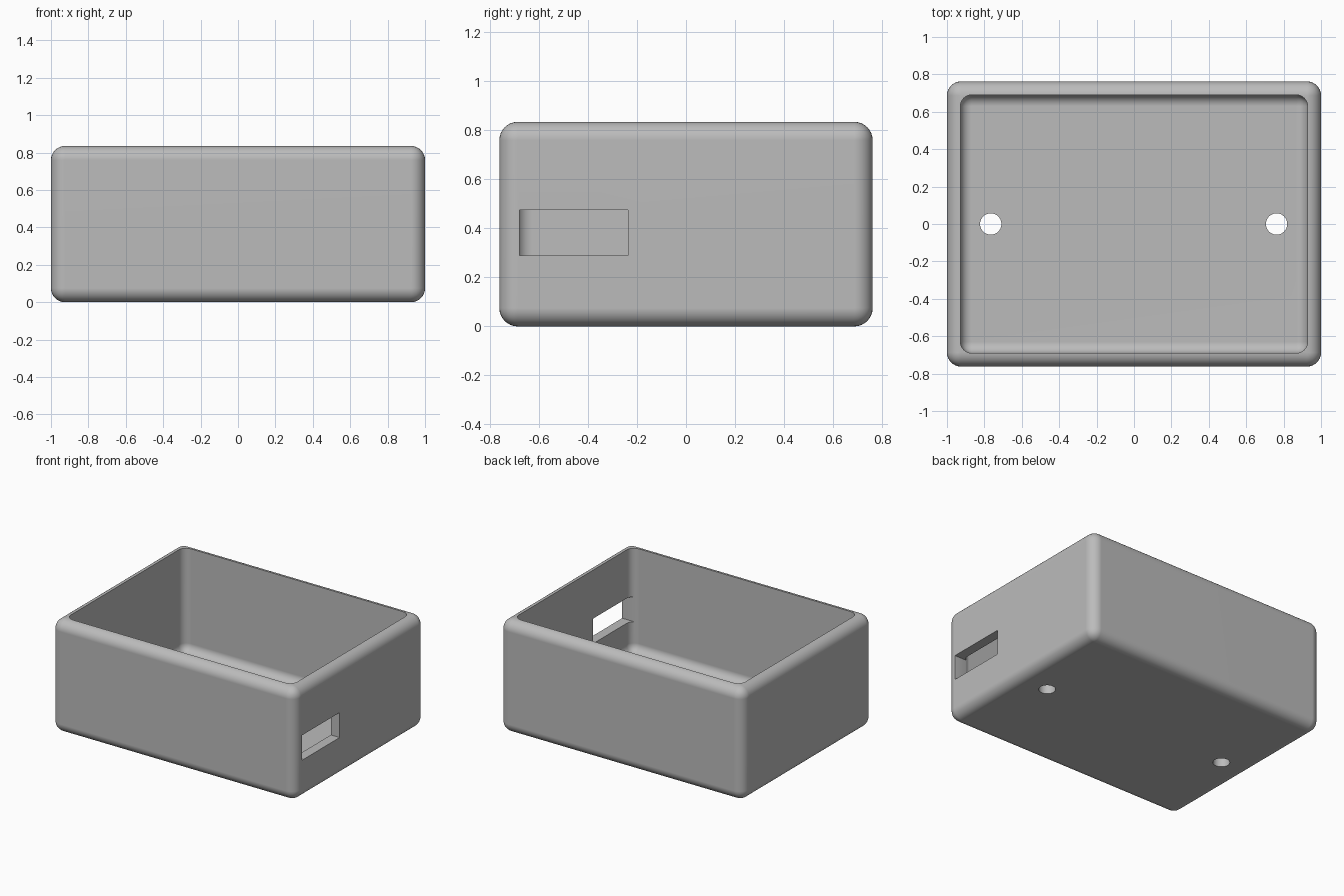
import bpy
import bmesh
from mathutils import Matrix, Vector

if "Cube" in bpy.data.objects:
    bpy.data.objects.remove(bpy.data.objects["Cube"], do_unlink=True)

HALF_X, HALF_Y, HEIGHT = 1.0, 0.762, 0.835
WALL = 0.072
OUTER_RADIUS, INNER_RADIUS = 0.075, 0.06

grey = bpy.data.materials.new("plain grey")
grey.use_nodes = True
colour = (0.5, 0.5, 0.5, 1)
grey.diffuse_color = colour
grey.node_tree.nodes["Principled BSDF"].inputs["Base Color"].default_value = colour


def finish(name, bm):
    mesh = bpy.data.meshes.new(name)
    bm.to_mesh(mesh)
    bm.free()
    mesh.materials.append(grey)
    obj = bpy.data.objects.new(name, mesh)
    bpy.context.collection.objects.link(obj)
    return obj


def box(name, low, high, radius=0):
    low, high = Vector(low), Vector(high)
    bm = bmesh.new()
    bmesh.ops.create_cube(bm, size=1)
    bmesh.ops.scale(bm, vec=high - low, verts=bm.verts)
    bmesh.ops.translate(bm, vec=(low + high) / 2, verts=bm.verts)
    if radius:
        bmesh.ops.bevel(bm, geom=bm.edges[:], offset=radius, offset_type='OFFSET',
                        segments=8, profile=0.5, affect='EDGES')
    return finish(name, bm)


def cylinder(name, x, radius):
    bm = bmesh.new()
    bmesh.ops.create_cone(bm, cap_ends=True, segments=40, radius1=radius,
                          radius2=radius, depth=0.4,
                          matrix=Matrix.Translation((x, 0, 0)))
    return finish(name, bm)


# Rounded outer body
body = box("open_box", (-HALF_X, -HALF_Y, 0), (HALF_X, HALF_Y, HEIGHT), OUTER_RADIUS)

# Cavity, side slot and two floor holes
cutters = [
    box("cavity_cutter", (WALL - HALF_X, WALL - HALF_Y, WALL),
        (HALF_X - WALL, HALF_Y - WALL, HEIGHT + 0.4), INNER_RADIUS),
    box("slot_cutter", (0.85, -0.68, 0.29), (1.2, -0.237, 0.475)),
    cylinder("left_hole_cutter", 0.762, 0.057),
    cylinder("right_hole_cutter", -0.766, 0.057),
]

bpy.ops.object.select_all(action='DESELECT')
bpy.context.view_layer.objects.active = body
body.select_set(True)
for cutter in cutters:
    cutter.hide_render = True
    cut = body.modifiers.new(cutter.name, 'BOOLEAN')
    cut.operation = 'DIFFERENCE'
    cut.solver = 'EXACT'
    cut.object = cutter
    bpy.ops.object.modifier_apply(modifier=cut.name)
    bpy.data.objects.remove(cutter, do_unlink=True)

# Smooth fillets, crisp cut edges, flat walls
bpy.ops.object.shade_smooth_by_angle(angle=0.6)
normals = body.modifiers.new("flat_walls", 'WEIGHTED_NORMAL')
normals.keep_sharp = True
